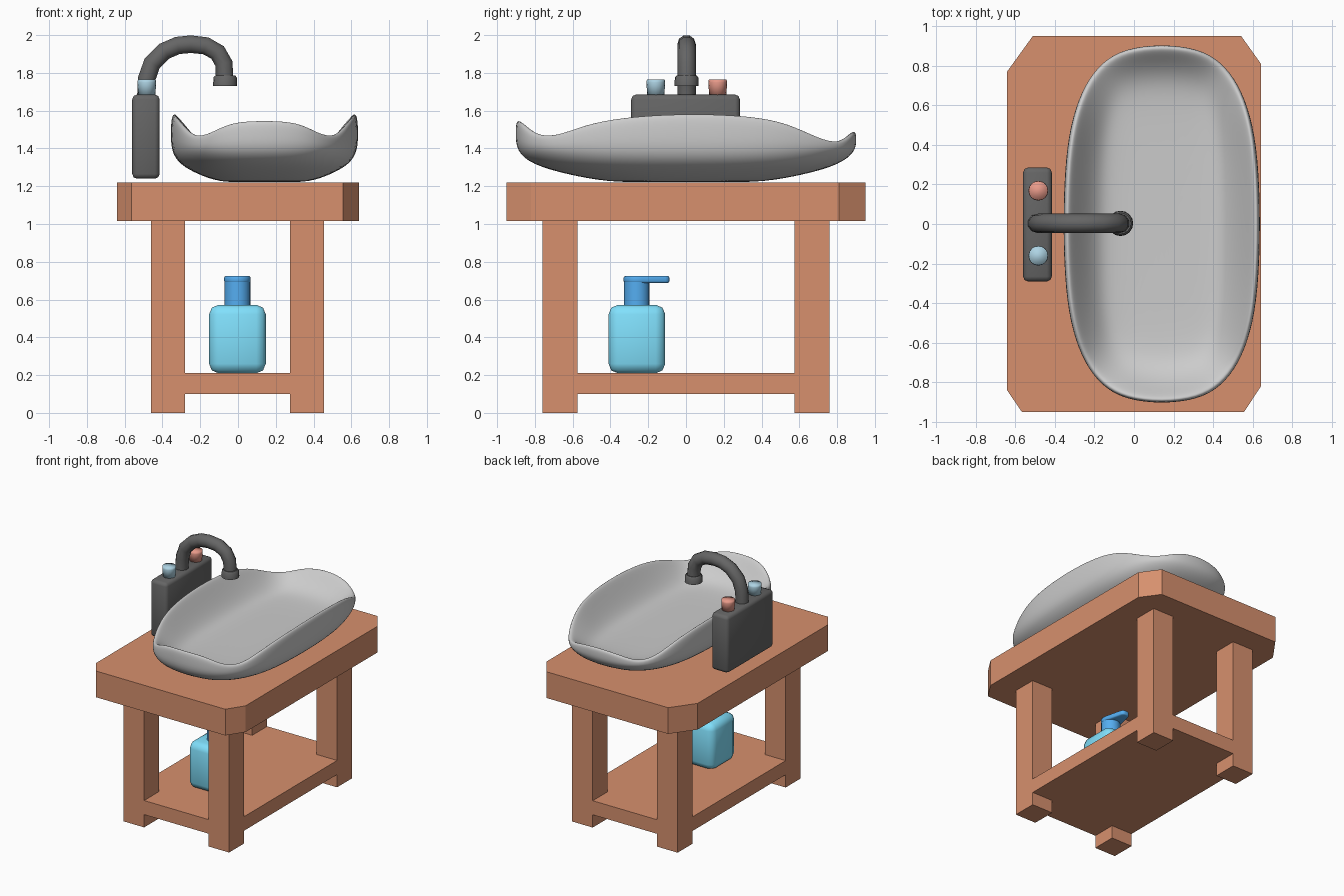
import bpy, bmesh
from math import sin, cos, pi, radians, copysign

if "Cube" in bpy.data.objects:
    bpy.data.objects.remove(bpy.data.objects["Cube"])


def material(name, rgb):
    m = bpy.data.materials.new(name)
    m.diffuse_color = (*rgb, 1)
    m.use_nodes = True
    m.node_tree.nodes["Principled BSDF"].inputs["Base Color"].default_value = m.diffuse_color
    return m


WOOD = material("wood", (0.68, 0.28, 0.155))
METAL = material("dark_metal", (0.13, 0.13, 0.13))
COLD = material("pale_blue", (0.42, 0.65, 0.77))
HOT = material("pale_red", (0.8, 0.32, 0.25))
SOAP = material("soap_blue", (0.22, 0.75, 0.98))
PUMP = material("pump_blue", (0.09, 0.42, 0.88))


def smooth(ob, angle=40):
    bpy.ops.object.select_all(action='DESELECT')
    bpy.context.view_layer.objects.active = ob
    ob.select_set(True)
    bpy.ops.object.shade_smooth_by_angle(angle=radians(angle))


def finish(name, bm, mat=None, bevel=0, segments=2):
    bmesh.ops.recalc_face_normals(bm, faces=bm.faces)
    me = bpy.data.meshes.new(name)
    bm.to_mesh(me)
    bm.free()
    ob = bpy.data.objects.new(name, me)
    bpy.context.collection.objects.link(ob)
    if mat:
        me.materials.append(mat)
    if bevel:
        mod = ob.modifiers.new("bevel", 'BEVEL')
        mod.width, mod.segments = bevel, segments
        me.shade_smooth()
    return ob


def prism(name, outline, z0, z1, mat, **kw):
    bm = bmesh.new()
    skin(bm, [[bm.verts.new((x, y, z)) for x, y in outline] for z in (z0, z1)])
    return finish(name, bm, mat, **kw)


def rect(x0, x1, y0, y1):
    return [(x0, y0), (x1, y0), (x1, y1), (x0, y1)]


def lathe(name, cx, cy, profile, mat, sides=16, angle=40):
    """Capped stack of circles given as (radius, z)."""
    bm = bmesh.new()
    rings = [[bm.verts.new((cx + r * cos(2 * pi * i / sides), cy + r * sin(2 * pi * i / sides), z))
              for i in range(sides)] for r, z in profile]
    skin(bm, rings)
    ob = finish(name, bm, mat)
    smooth(ob, angle)
    return ob


def skin(bm, rings):
    for a, b in zip(rings, rings[1:]):
        for i in range(len(a)):
            j = (i + 1) % len(a)
            bm.faces.new((a[i], a[j], b[j], b[i]))
    bm.faces.new(rings[0])
    bm.faces.new(rings[-1])


# table top with uneven cut corners
prism("table_top", [(-0.565, -0.95), (0.555, -0.95), (0.64, -0.82), (0.64, 0.81),
                    (0.54, 0.95), (-0.51, 0.95), (-0.64, 0.77), (-0.64, -0.84)], 1.015, 1.22, WOOD)

# legs and shelf as one frame: filled cells of a 3x3x3 grid
X, Y, Z = (-0.46, -0.28, 0.275, 0.455), (-0.76, -0.575, 0.575, 0.76), (0, 0.1, 0.21, 1.016)
cells = {(i, j, k) for i in range(3) for j in range(3) for k in range(3)
         if k == 1 or (i != 1 and j != 1)}
bm = bmesh.new()
for c in cells:
    for axis in range(3):
        for side in (0, 1):
            near = list(c)
            near[axis] += 2 * side - 1
            if tuple(near) in cells:
                continue
            face = []
            for u, v in ((0, 0), (1, 0), (1, 1), (0, 1)):
                p = list(c)
                p[axis] += side
                p[(axis + 1) % 3] += u
                p[(axis + 2) % 3] += v
                face.append(bm.verts.new((X[p[0]], Y[p[1]], Z[p[2]])))
            bm.faces.new(face)
bmesh.ops.remove_doubles(bm, verts=bm.verts, dist=0.0005)
finish("legs_and_shelf", bm, WOOD)

# basin: rim heights every 15 degrees from front to back, mirrored left-right
RIM = (1.548, 1.542, 1.475, 1.46, 1.525, 1.567, 1.587, 1.575, 1.535, 1.455, 1.425, 1.475, 1.495)
# (x scale, y scale, roundness, height, share of the way from that height up to the rim)
LEVELS = ((0.24, 0.24, 2.4, 1.222, 0), (0.48, 0.46, 2.5, 1.222, 0), (0.71, 0.7, 2.6, 1.262, 0),
          (0.91, 0.91, 2.7, 1.315, 0), (1.0, 1.0, 2.75, 1.385, 0), (1.005, 1.005, 2.75, 1.385, 0.55),
          (0.995, 1.003, 2.75, 1.385, 0.94), (0.96, 0.985, 2.75, 1.385, 1.04),
          (0.9, 0.95, 2.8, 1.345, 0.84), (0.77, 0.88, 2.9, 1.345, 0.4), (0.64, 0.79, 3.2, 1.345, 0.08),
          (0.5, 0.66, 3.6, 1.342, 0), (0.28, 0.38, 3.6, 1.338, 0))


def power(v, n):
    return copysign(abs(v) ** (2 / n), v) if abs(v) > 1e-6 else 0.0


bm = bmesh.new()
rings = []
for sx, sy, n, z, f in LEVELS:
    ring = []
    for i in range(24):
        t = -pi / 2 + i * pi / 12
        rim = RIM[min(i, 24 - i)]
        ring.append(bm.verts.new((0.14 + 0.498 * sx * power(cos(t), n), 0.905 * sy * power(sin(t), n),
                                  z + (rim - z) * f)))
    rings.append(ring)
skin(bm, rings)
basin = finish("basin", bm)
sub = basin.modifiers.new("subdivision", 'SUBSURF')
sub.levels = sub.render_levels = 2
basin.data.shade_smooth()

# faucet body, handles and spout
prism("faucet_body", rect(-0.56, -0.415, -0.29, 0.285), 1.24, 1.685, METAL, bevel=0.025)
for name, y, mat in (("cold_handle", -0.16, COLD), ("hot_handle", 0.168, HOT)):
    lathe(name, -0.483, y, ((0.045, 1.68), (0.05, 1.75), (0.047, 1.764)), mat, angle=100)

curve = bpy.data.curves.new("spout", 'CURVE')
curve.dimensions = '3D'
curve.bevel_depth, curve.bevel_resolution, curve.use_fill_caps = 0.049, 3, True
path = ((-0.488, 1.67), (-0.483, 1.77), (-0.455, 1.85), (-0.39, 1.915), (-0.32, 1.945), (-0.25, 1.952),
        (-0.17, 1.943), (-0.108, 1.908), (-0.075, 1.85), (-0.07, 1.76))
spline = curve.splines.new('POLY')
spline.points.add(len(path) - 1)
for point, (x, z) in zip(spline.points, path):
    point.co = (x, 0.003, z, 1)
spout = bpy.data.objects.new("spout", curve)
bpy.context.collection.objects.link(spout)
curve.materials.append(METAL)
bpy.ops.object.select_all(action='DESELECT')
bpy.context.view_layer.objects.active = spout
spout.select_set(True)
bpy.ops.object.convert(target='MESH')
smooth(spout)
lathe("spout_tip", -0.068, 0.003, ((0.04, 1.755), (0.04, 1.73), (0.064, 1.73), (0.062, 1.775),
                                   (0.053, 1.787), (0.04, 1.787)), METAL)

# soap bottle and pump
prism("soap_bottle", rect(-0.153, 0.147, -0.41, -0.11), 0.21, 0.572, SOAP, bevel=0.05)
lathe("pump_neck", -0.003, -0.26, ((0.068, 0.565), (0.068, 0.695), (0.05, 0.7)), PUMP)
arc = [(-0.003 + 0.07 * cos(a), -0.26 + 0.07 * sin(a))
       for a in (radians(160 + 22 * k) for k in range(11))]
prism("pump_nozzle", arc + [(0.03, -0.1), (0.015, -0.088), (-0.021, -0.088), (-0.036, -0.1)],
      0.688, 0.725, PUMP, bevel=0.014)
